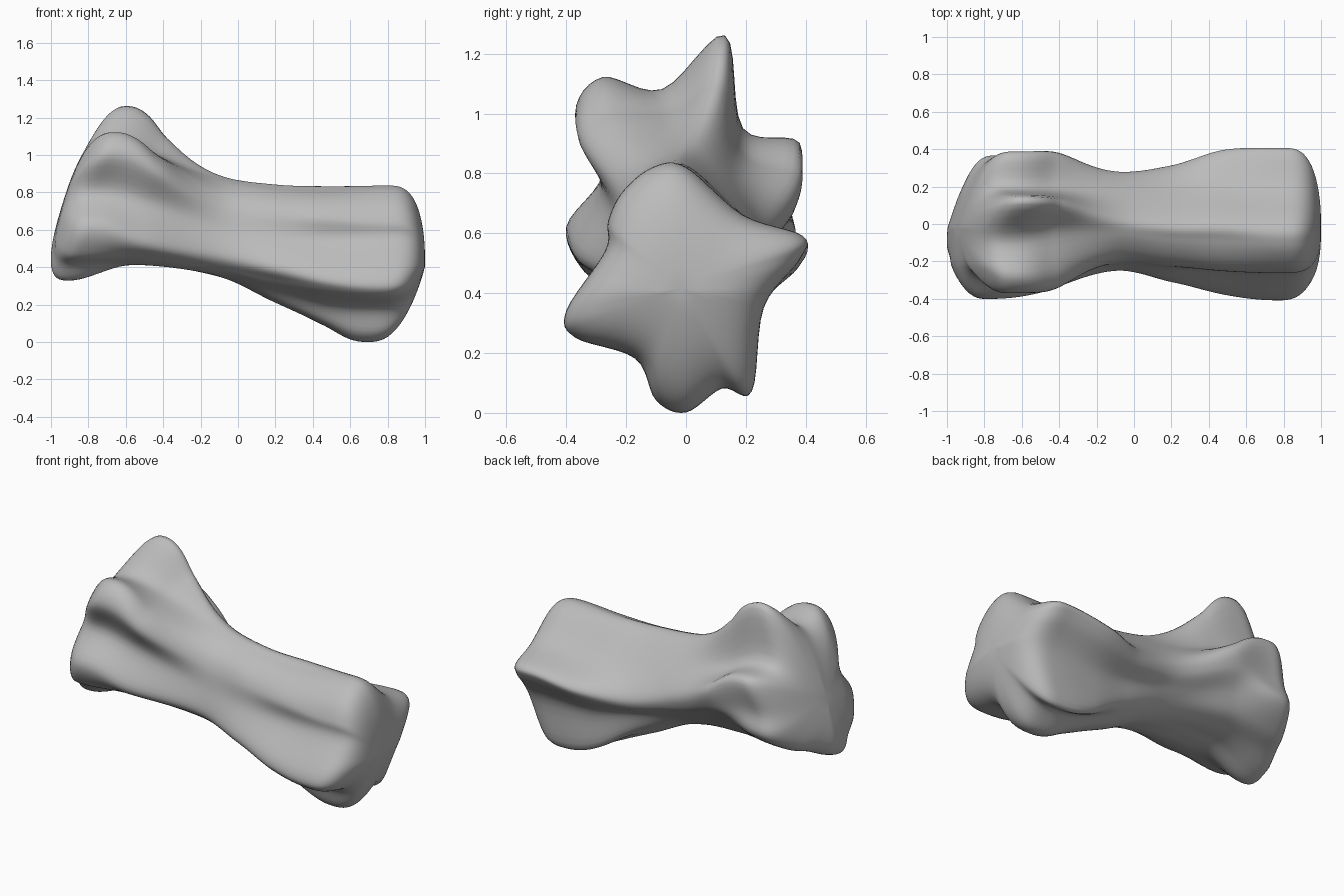
import bpy
import bmesh
from mathutils import Vector

cube = bpy.data.objects.get("Cube")
if cube:
    bpy.data.objects.remove(cube, do_unlink=True)


def section(*pairs):
    """Outline in the y-z plane, given in hundredths, from the crest round the front."""
    return [Vector(p) / 100 for p in pairs]


# Cross-sections: crest, saddle, front peak, front shoulder, groove, front ridge, underside,
# hollow, front keel, bottom, valley, back keel, back hollow, back ridge, its top, back slope
tall_end = section((13, 126), (-8, 108), (-28, 112), (-37, 100), (-28, 80), (-40, 62), (-34, 47), (-23, 41),
                   (-15, 33), (-4, 35), (9, 41), (22, 46), (36, 57), (35, 70), (38, 90), (19, 95))
tall_neck = section((11, 109), (-5, 100), (-26, 99), (-35, 90), (-28, 74), (-37, 54), (-29, 46), (-18, 42),
                    (-9, 41), (-1, 42), (9, 43), (20, 47), (28, 57), (36, 67), (37, 79), (19, 86))
waist = section((4, 88), (-5, 87), (-15, 81), (-20, 73), (-22, 61), (-25, 46), (-19, 39), (-12, 36),
                (-5, 35), (2, 35), (9, 37), (15, 41), (21, 47), (27, 54), (27, 63), (16, 76))
low_waist = section((1, 83), (-8, 82), (-17, 76), (-22, 68), (-24, 56), (-31, 40), (-25, 33), (-15, 27),
                    (-7, 22), (2, 21), (10, 24), (17, 29), (21, 40), (30, 47), (30, 55), (18, 68))
low_neck = section((1, 82), (-9, 81), (-19, 75), (-25, 66), (-25, 54), (-37, 36), (-34, 28), (-17, 20),
                   (-9, 11), (2, 9), (11, 13), (21, 13), (24, 35), (37, 48), (38, 56), (19, 66))
low_end = section((0, 82), (-11, 82), (-21, 74), (-26, 64), (-27, 54), (-40, 34), (-37, 25), (-17, 18),
                  (-10, 4), (0, 0), (12, 8), (22, 7), (26, 35), (38, 51), (39, 59), (19, 66))

stations = [(-0.85, tall_end), (-0.55, tall_neck), (-0.1, waist), (0.2, low_waist),
            (0.48, low_neck), (0.8, low_end)]
TIP_TALL, TIP_LOW = -1.01, 1.0


def hermite(p, q, m, n, t):
    """Cubic from p to q with tangents m and n."""
    a, b = t * t, t * t * t
    return p * (2 * b - 3 * a + 1) + m * (b - 2 * a + t) + q * (3 * a - 2 * b) + n * (b - a)


def tangent(i, k):
    """Lengthwise slope of rail k at station i, level at both ends."""
    if i in (0, len(stations) - 1):
        return Vector((0, 0))
    (u, a), (v, b) = stations[i - 1], stations[i + 1]
    return (b[k] - a[k]) / (v - u)


def blend(u):
    """Cross-section at position u along the shaft."""
    u = min(max(u, stations[0][0]), stations[-1][0])
    i = max(j for j in range(len(stations) - 1) if stations[j][0] <= u)
    (start, a), (end, b) = stations[i], stations[i + 1]
    width = end - start
    return [hermite(a[k], b[k], tangent(i, k) * width, tangent(i + 1, k) * width,
                    (u - start) / width) for k in range(len(a))]


def rounded(points, steps=6):
    """Closed smooth outline through the points."""
    n = len(points)
    out = []
    for k in range(n):
        before, p, q, after = (points[(k + d) % n] for d in (-1, 0, 1, 2))
        out += [hermite(p, q, (q - before) / 2, (after - p) / 2, s / steps) for s in range(steps)]
    return out


def ease(s):
    s = min(max(s, 0), 1)
    return s * s * (3 - 2 * s)


def lean(u, y, z):
    """Push the tall end's foot outward past its sides and draw the low end's keels inward."""
    sides = 0.22 * max(abs(y + 0.12) - 0.1, 0)
    tall = ease(-u / 0.75) * (0.3 * (z - 0.5) + sides)
    low = 0.28 * ease((u - 0.3) / 0.5) * min(z - 0.4, 0)
    return u + tall + low


def cap(start, tip, steps=16):
    """Ring positions and scales for a rounded end."""
    rings = []
    for i in range(1, steps + 1):
        t = 1 - (1 - i / steps) ** 2
        rings.append((start + (tip - start) * t, max(1 - t ** 3, 0) ** (1 / 2.5)))
    return rings


# Rings as (position, scale): rounded cap, shaft, rounded cap
first, last = stations[0][0], stations[-1][0]
SHAFT = 60
rings = cap(first, TIP_TALL)[::-1]
rings += [(first + (last - first) * i / SHAFT, 1) for i in range(SHAFT + 1)]
rings += cap(last, TIP_LOW)

# Loft the bone; the ridges fade out towards the middle of each end
bm = bmesh.new()
loops = []
for u, scale in rings:
    outline = rounded(blend(u))
    centre = sum(outline, Vector((0, 0))) / len(outline)
    mean = sum((p - centre).length for p in outline) / len(outline)
    loop = []
    for p in outline:
        spoke = p - centre
        y, z = centre + spoke * scale * (scale + (1 - scale) * mean / spoke.length)
        loop.append(bm.verts.new((lean(u, y, z), y, z)))
    loops.append(loop)
for a, b in zip(loops, loops[1:]):
    for k in range(len(a)):
        j = (k + 1) % len(a)
        bm.faces.new((a[k], a[j], b[j], b[k]))
bmesh.ops.remove_doubles(bm, verts=bm.verts, dist=0.0005)
bmesh.ops.recalc_face_normals(bm, faces=bm.faces)

# Rest the bone on the ground
floor = min(v.co.z for v in bm.verts)
bmesh.ops.translate(bm, verts=bm.verts, vec=(0, 0, -floor))

mesh = bpy.data.meshes.new("bone")
bm.to_mesh(mesh)
bm.free()
bone = bpy.data.objects.new("bone", mesh)
bpy.context.collection.objects.link(bone)
for face in mesh.polygons:
    face.use_smooth = True

# Plain grey
grey = bpy.data.materials.new("bone grey")
grey.use_nodes = True
grey.diffuse_color = (0.5, 0.5, 0.5, 1)
grey.node_tree.nodes["Principled BSDF"].inputs["Base Color"].default_value = grey.diffuse_color
mesh.materials.append(grey)
